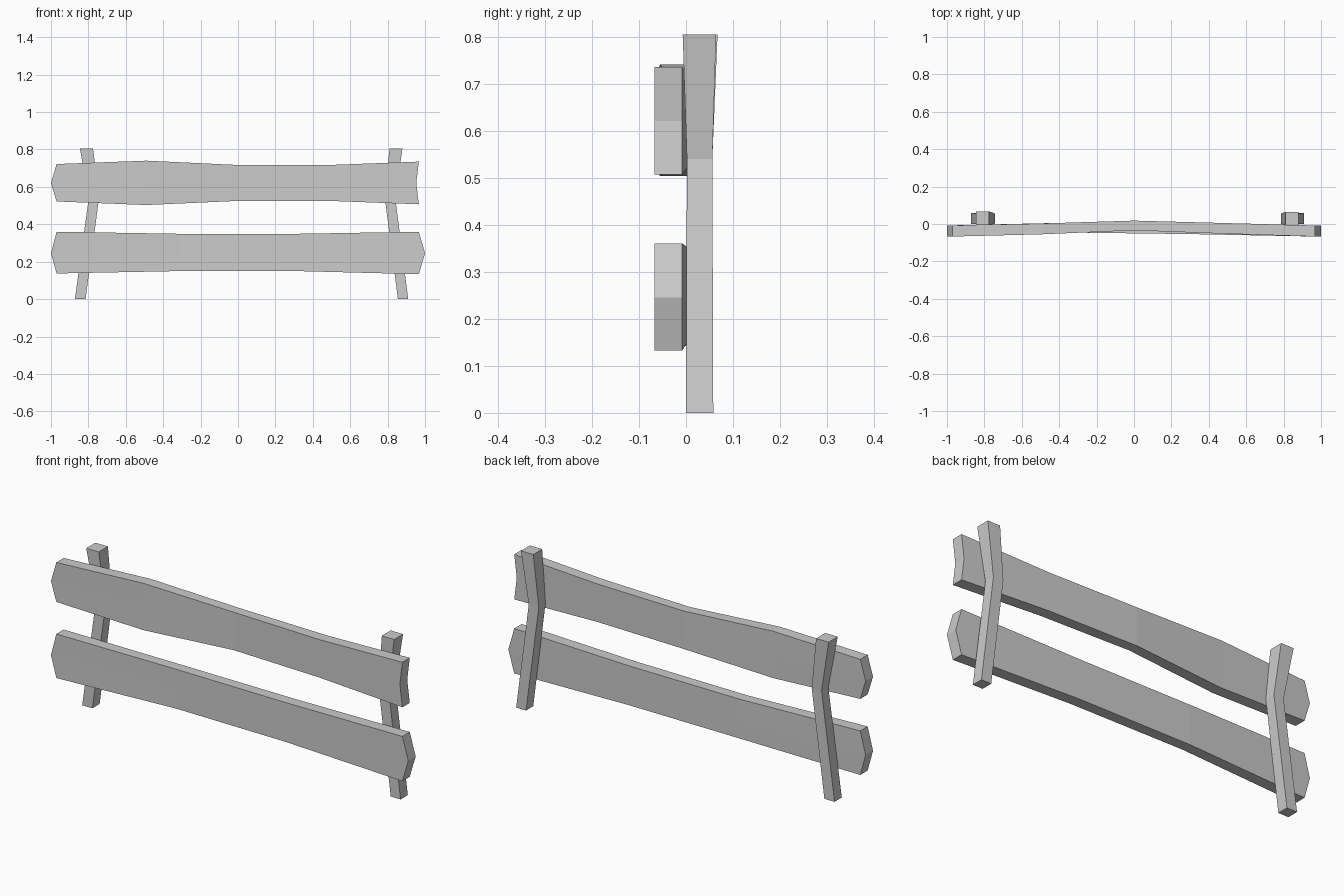
import bpy, bmesh

if "Cube" in bpy.data.objects:
    bpy.data.objects.remove(bpy.data.objects["Cube"])


def loft(name, rings):
    """Skin equal-sized vertex rings and cap both ends."""
    bm = bmesh.new()
    loops = [[bm.verts.new(p) for p in ring] for ring in rings]
    n = len(loops[0])
    for a, b in zip(loops, loops[1:]):
        for i in range(n):
            j = (i + 1) % n
            bm.faces.new((a[i], a[j], b[j], b[i]))
    # Caps split into quads so pointed ends stay crisp
    for cap in (loops[0], loops[-1]):
        if n == 6:
            bm.faces.new((cap[0], cap[1], cap[4], cap[5]))
            bm.faces.new((cap[1], cap[2], cap[3], cap[4]))
        else:
            bm.faces.new(cap)
    bmesh.ops.recalc_face_normals(bm, faces=bm.faces)
    mesh = bpy.data.meshes.new(name)
    bm.to_mesh(mesh)
    bm.free()
    obj = bpy.data.objects.new(name, mesh)
    bpy.context.collection.objects.link(obj)
    return obj


def plank(name, stations, tip_left, tip_right, mid_z):
    """Stations: (x, bottom z, top z, front y, back y); tips move the end midpoints."""
    rings = []
    for i, (x, z0, z1, y0, y1) in enumerate(stations):
        xm = tip_left if i == 0 else tip_right if i == len(stations) - 1 else x
        rings.append([(x, y0, z0), (xm, y0, mid_z), (x, y0, z1),
                      (x, y1, z1), (xm, y1, mid_z), (x, y1, z0)])
    loft(name, rings)


def post(name, stations):
    """Stations: (z, left x, right x, front y, back y)."""
    loft(name, [[(x0, y0, z), (x1, y0, z), (x1, y1, z), (x0, y1, z)]
                for z, x0, x1, y0, y1 in stations])


# Upper board: pointed left end, notched right end, bowed backwards
plank("upper_board", [
    (-0.97, 0.522, 0.722, -0.067, -0.008),
    (-0.49, 0.503, 0.740, -0.055, 0.003),
    (0.00, 0.525, 0.717, -0.034, 0.018),
    (0.49, 0.525, 0.717, -0.052, 0.005),
    (0.967, 0.507, 0.735, -0.067, -0.008)], -1.0, 0.953, 0.62)

# Lower board: pointed at both ends, slightly bowed
plank("lower_board", [
    (-0.97, 0.137, 0.360, -0.067, -0.008),
    (-0.31, 0.150, 0.349, -0.046, 0.008),
    (0.31, 0.150, 0.349, -0.054, 0.003),
    (0.967, 0.133, 0.360, -0.067, -0.008)], -1.0, 1.0, 0.245)

# Crooked posts behind the boards
post("left_post", [
    (0.0, -0.872, -0.815, 0.0, 0.058),
    (0.54, -0.798, -0.743, 0.002, 0.056),
    (0.804, -0.845, -0.775, -0.006, 0.067)])
post("right_post", [
    (0.0, 0.855, 0.910, 0.0, 0.058),
    (0.54, 0.785, 0.841, 0.002, 0.056),
    (0.804, 0.810, 0.879, -0.007, 0.064)])
